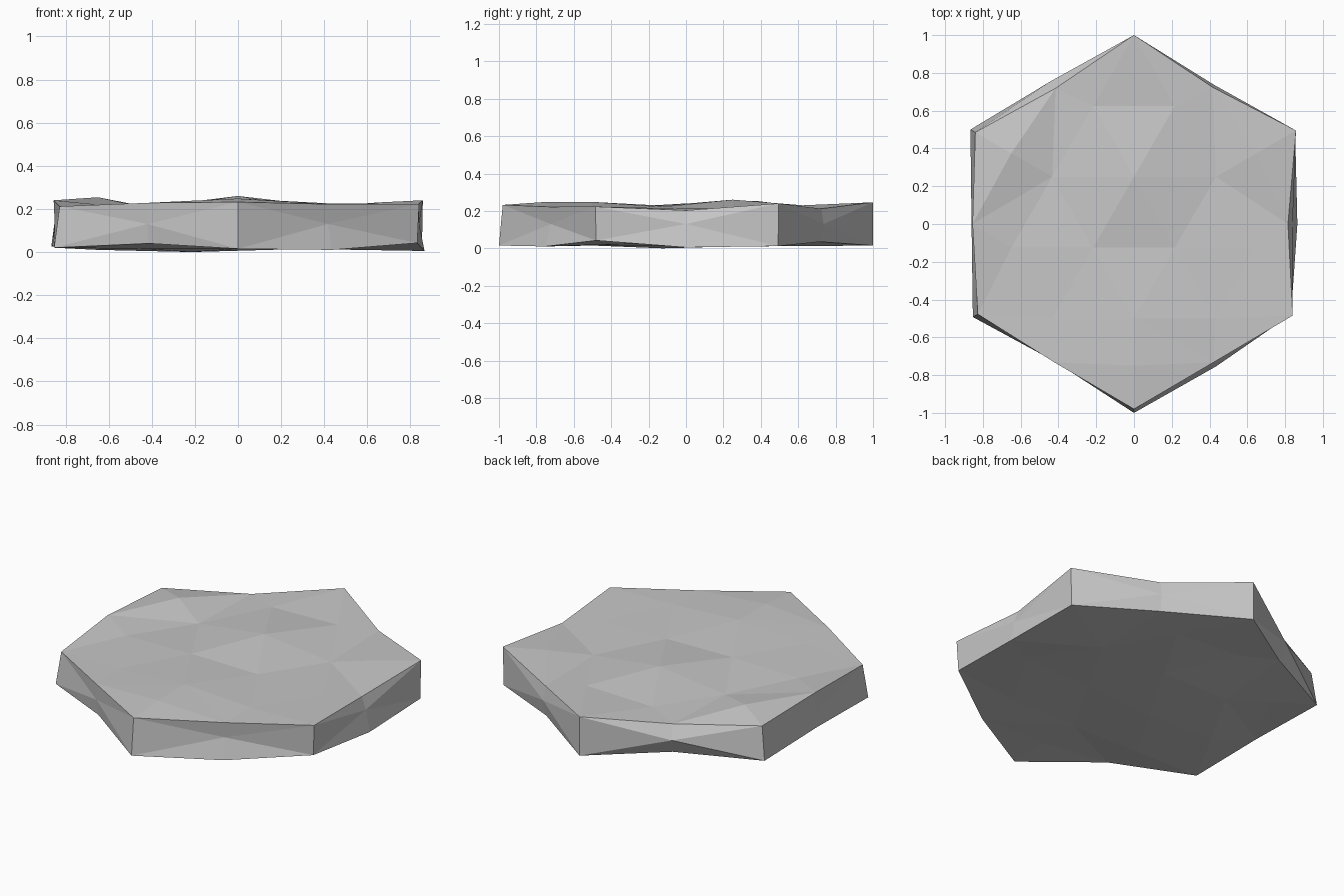
import bpy
import bmesh
from math import radians, sin, cos

old = bpy.data.objects.get("Cube")
if old:
    bpy.data.objects.remove(old, do_unlink=True)

# One flat stone colour
stone = bpy.data.materials.new("stone_grey")
stone.use_nodes = True
colour = (0.57, 0.57, 0.57, 1.0)
stone.diffuse_color = colour
stone.node_tree.nodes["Principled BSDF"].inputs["Base Color"].default_value = colour

# Three 120 degree sectors; each has four rim points and five inner points
RIM_ANGLES = (0, 30, 60, 90)
INNER = ((0.661, 19.1), (0.5, 60), (0.661, 100.9), (0.75, 60), (0.25, 0))

TOP_RIM = ((1.0, .83, .97, .855), (.955, .845, .98, .845), (.97, .815, .99, .835))
TOP_Z = ((.246, .208, .22, .24, .22, .207, .22, .254, .26),
         (.212, .228, .232, .222, .225, .248, .225, .248, .228),
         (.223, .203, .24, .212, .215, .21, .23, .23, .222))
LOW_RIM = ((1.0, .83, 1.0, .86), (.985, .83, 1.0, .87), (.96, .865, .985, .83))
LOW_Z = ((.015, .042, .025, .032, .035, .012, .01, .02, .01),
         (.02, .04, .015, .01, .015, .015, .018, .02, 0),
         (.042, .005, .012, .035, .028, .012, .012, .012, .012))
# Distance of each wall's central vertex from the axis
WALL_CENTRES = (.875, .85, .84, .835, .84, .85)

bm = bmesh.new()


def point(radius, angle, z):
    a = radians(angle)
    return bm.verts.new((radius * cos(a), radius * sin(a), z))


def cap(rims, heights):
    """Rough triangulated hexagon; returns its rim vertices in order."""
    sectors = []
    for k in range(3):
        spots = list(zip(rims[k], RIM_ANGLES)) + list(INNER)
        sectors.append([point(r, 90 + 120 * k + a, z)
                        for (r, a), z in zip(spots, heights[k])])
    for k in range(3):
        here, nxt, prev = sectors[k], sectors[(k + 1) % 3], sectors[k - 1]
        corner, mid_a, ear, mid_b, q1, m, q2, ear_mid, core = here
        for tri in ((corner, mid_a, q1), (mid_a, m, q1), (mid_a, ear, ear_mid),
                    (mid_a, ear_mid, m), (mid_b, ear_mid, ear), (m, ear_mid, mid_b),
                    (m, mid_b, q2), (q2, mid_b, nxt[0]),
                    (corner, q1, prev[6]), (q1, core, prev[6]), (q1, m, core),
                    (prev[6], core, prev[5]), (m, nxt[8], core)):
            bm.faces.new(tri)
    bm.faces.new([s[8] for s in sectors])
    return [v for s in sectors for v in s[:4]]


# Uneven top and underside
top = cap(TOP_RIM, TOP_Z)
low = cap(LOW_RIM, LOW_Z)

# Six side walls, each a fan around a central vertex
for side, radius in enumerate(WALL_CENTRES):
    i = 2 * side
    j, n = i + 1, (i + 2) % 12
    centre = point(radius, 90 + 30 * j, 0.13)
    ring = [low[i], low[j], low[n], top[n], top[j], top[i]]
    for a, b in zip(ring, ring[1:] + ring[:1]):
        bm.faces.new((centre, a, b))

bmesh.ops.recalc_face_normals(bm, faces=bm.faces[:])
mesh = bpy.data.meshes.new("stone_tile")
bm.to_mesh(mesh)
bm.free()
mesh.materials.append(stone)
tile = bpy.data.objects.new("stone_tile", mesh)
bpy.context.collection.objects.link(tile)
